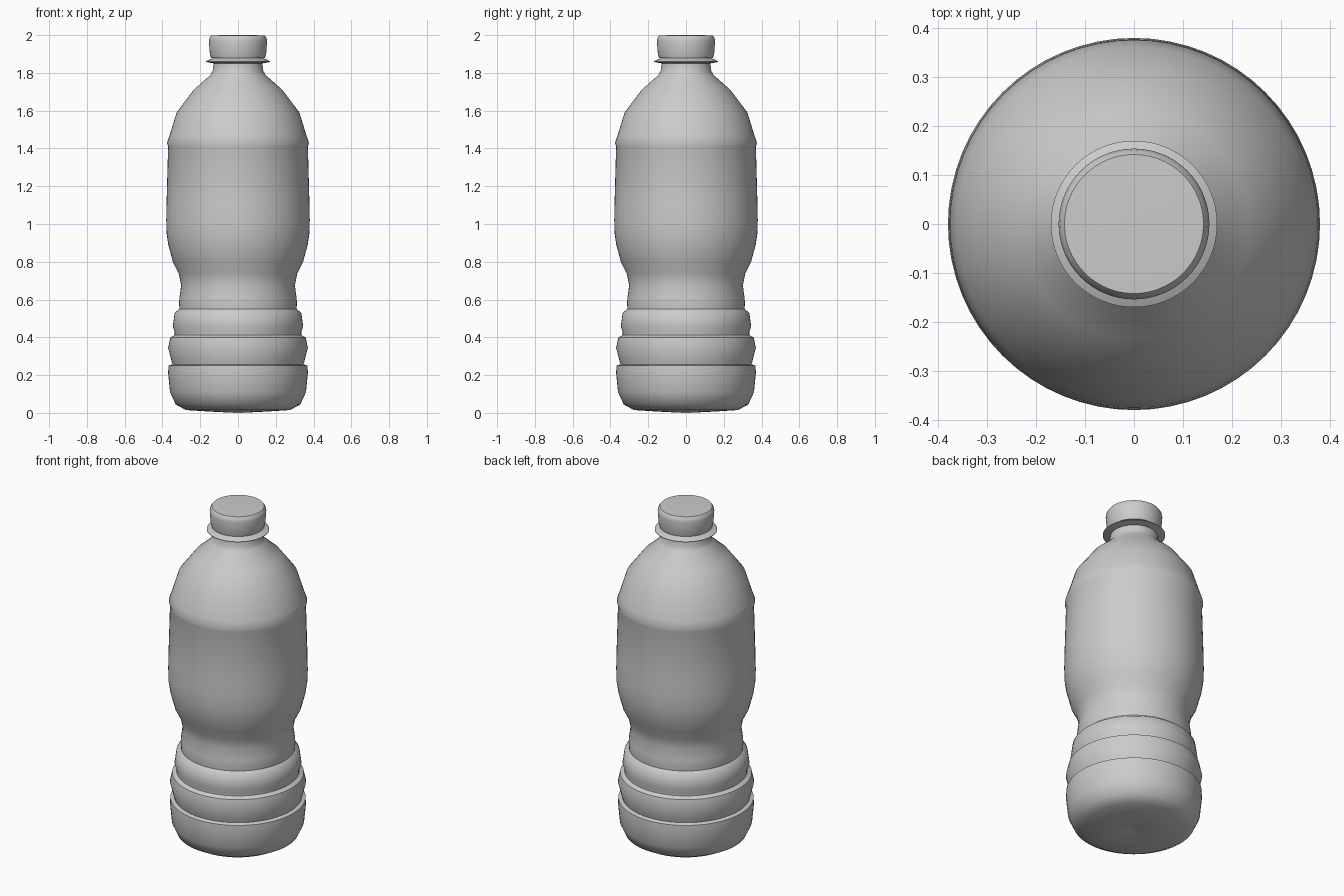
import bpy, bmesh
from math import cos, sin, pi, radians

if "Cube" in bpy.data.objects:
    bpy.data.objects.remove(bpy.data.objects["Cube"])

SEG = 64


def lathe(name, profile, angle=50):
    """Revolve (radius, height) points around z."""
    bm = bmesh.new()
    rings = []
    for r, z in profile:
        if r == 0:
            rings.append([bm.verts.new((0, 0, z))])
        else:
            rings.append([bm.verts.new((r * cos(2 * pi * i / SEG), r * sin(2 * pi * i / SEG), z))
                          for i in range(SEG)])
    for a, b in zip(rings, rings[1:]):
        for i in range(SEG):
            j = (i + 1) % SEG
            if len(a) == 1:
                bm.faces.new((a[0], b[j], b[i]))
            elif len(b) == 1:
                bm.faces.new((a[i], a[j], b[0]))
            else:
                bm.faces.new((a[i], a[j], b[j], b[i]))
    bmesh.ops.recalc_face_normals(bm, faces=bm.faces)
    mesh = bpy.data.meshes.new(name)
    bm.to_mesh(mesh)
    bm.free()
    ob = bpy.data.objects.new(name, mesh)
    bpy.context.collection.objects.link(ob)
    bpy.ops.object.select_all(action='DESELECT')
    ob.select_set(True)
    bpy.context.view_layer.objects.active = ob
    bpy.ops.object.shade_smooth_by_angle(angle=radians(angle))
    return ob


# Bottle body: base, grip ribs, waist, label area, shoulder, neck
base = [(0, 0.005), (0.012, 0.0), (0.15, 0.007), (0.275, 0.015), (0.33, 0.045),
        (0.36, 0.11), (0.37, 0.21), (0.368, 0.25)]
ribs = [(0.347, 0.257), (0.352, 0.275), (0.37, 0.345), (0.358, 0.40), (0.335, 0.412),
        (0.335, 0.425), (0.345, 0.46), (0.335, 0.53), (0.31, 0.55), (0.312, 0.58)]
waist = [(0.31, 0.61), (0.301, 0.675), (0.314, 0.74), (0.345, 0.80), (0.369, 0.89),
         (0.378, 0.95), (0.38, 1.02)]
upper = [(0.378, 1.12), (0.37, 1.41), (0.376, 1.43), (0.362, 1.47), (0.325, 1.59),
         (0.235, 1.71), (0.145, 1.79), (0.134, 1.81), (0.129, 1.85), (0.129, 1.89), (0, 1.89)]
lathe("bottle_body", base + ribs + waist + upper)

# Thin flared collar below the cap
lathe("neck_collar", [(0.128, 1.85), (0.17, 1.858), (0.17, 1.861), (0.135, 1.878), (0.128, 1.88)])

# Screw cap
lathe("cap", [(0, 1.88), (0.143, 1.88), (0.149, 1.90), (0.154, 1.97), (0.151, 1.985),
              (0.142, 1.998), (0.08, 2.0), (0, 2.0)])
